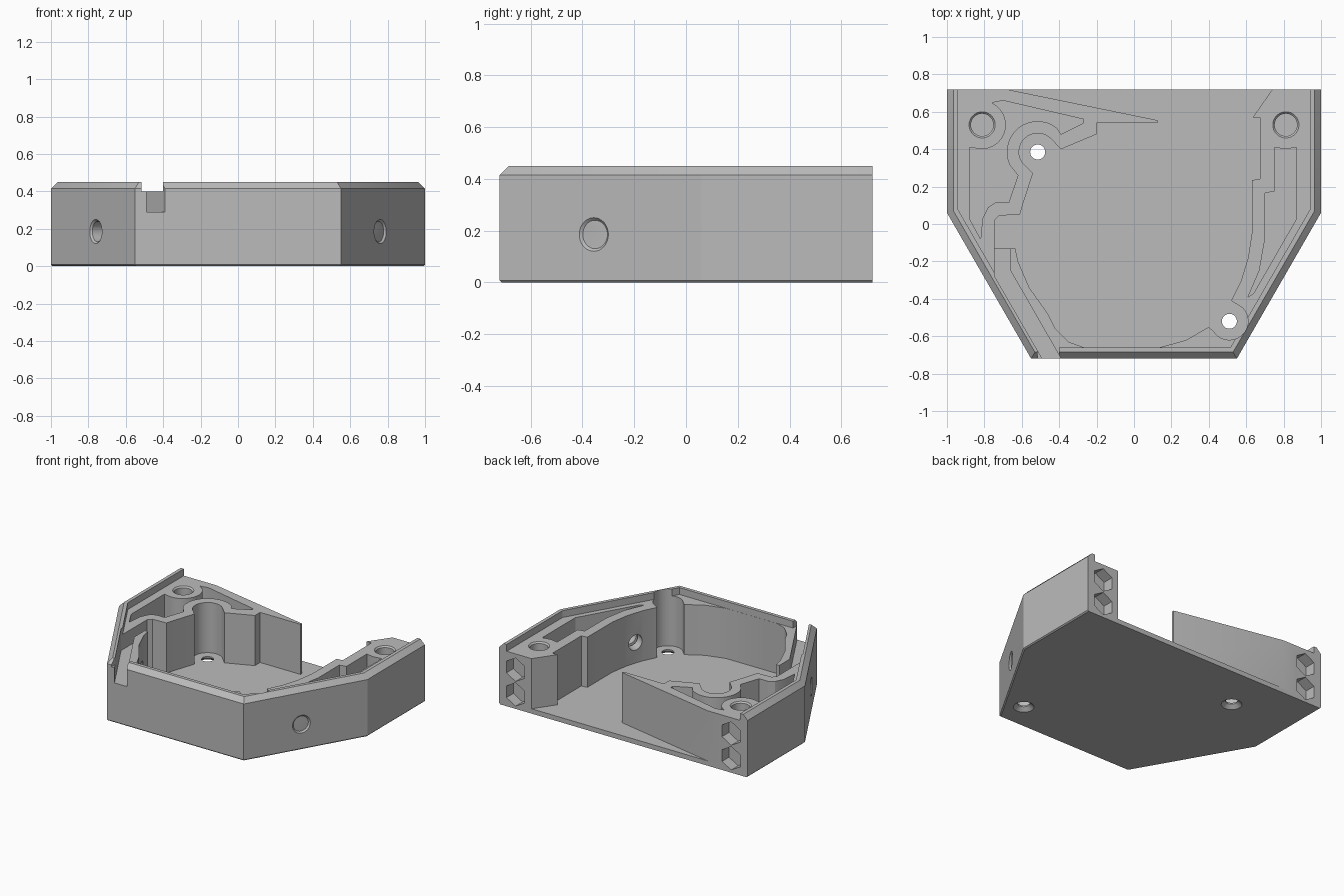
import bpy
import bmesh
from math import radians, cos, sin
from mathutils import Vector

cube = bpy.data.objects.get("Cube")
if cube:
    bpy.data.objects.remove(cube, do_unlink=True)

TOP, DECK, FLOOR, BACK = 0.45, 0.40, 0.035, 0.72

grey = bpy.data.materials.new("mid_grey")
grey.use_nodes = True
grey.diffuse_color = (0.5, 0.5, 0.5, 1)
grey.node_tree.nodes["Principled BSDF"].inputs["Base Color"].default_value = (0.5, 0.5, 0.5, 1)


def outline(d, back=BACK):
    """Half-hexagon plan, inset by d on every side but the back."""
    right = [(1 - d, back), (1 - d, 0.06 + 0.268 * d), (0.55 - 0.577 * d, d - 0.72)]
    return right + [(-x, y) for x, y in reversed(right)]


def arc(cx, cy, r, start, end, steps=14):
    angles = [radians(start + (end - start) * i / steps) for i in range(steps + 1)]
    return [(cx + r * cos(a), cy + r * sin(a)) for a in angles]


def loft(name, layers):
    """Solid through stacked plan profiles given as (points, z)."""
    bm = bmesh.new()
    rings = [[bm.verts.new((x, y, z)) for x, y in pts] for pts, z in layers]
    bm.faces.new(rings[0])
    bm.faces.new(rings[-1])
    n = len(rings[0])
    for a, b in zip(rings, rings[1:]):
        for i in range(n):
            j = (i + 1) % n
            bm.faces.new((a[i], a[j], b[j], b[i]))
    bmesh.ops.recalc_face_normals(bm, faces=bm.faces)
    mesh = bpy.data.meshes.new(name)
    bm.to_mesh(mesh)
    bm.free()
    obj = bpy.data.objects.new(name, mesh)
    bpy.context.collection.objects.link(obj)
    return obj


def cut(tool):
    """Subtract a tool from the housing and discard it."""
    tool.hide_render = True
    mod = housing.modifiers.new("cut", "BOOLEAN")
    mod.operation, mod.solver, mod.object = "DIFFERENCE", "EXACT", tool
    bpy.context.view_layer.objects.active = housing
    bpy.ops.object.modifier_apply(modifier=mod.name)
    bpy.data.objects.remove(tool, do_unlink=True)


def cut_plan(points, z0, z1=0.6):
    cut(loft("cutter", [(points, z0), (points, z1)]))


def cut_round(start, end, r1, r2, sides=32):
    """Subtract a cone or cylinder running between two points."""
    start, end = Vector(start), Vector(end)
    axis = end - start
    bpy.ops.mesh.primitive_cone_add(
        vertices=sides, radius1=r1, radius2=r2, depth=axis.length,
        location=(start + end) / 2,
        rotation=axis.to_track_quat("Z", "Y").to_euler())
    cut(bpy.context.object)


# Outer body with chamfered top and bottom edges
housing = loft("housing", [(outline(0.008), 0), (outline(0), 0.008),
                           (outline(0), 0.415), (outline(0.035), TOP)])

# Recessed deck inside the raised rim
cut_plan(outline(0.06, 0.85), DECK)

# Main cavity, open at the back
cavity = [(-0.68, 0.72), (0.125, 0.555), (0.125, 0.54), (-0.2, 0.54), (-0.2, 0.48), (-0.39, 0.40)]
cavity += arc(-0.515, 0.385, 0.1, 48, 215)
cavity += [(-0.54, 0.27), (-0.59, 0.12), (-0.61, 0.05), (-0.72, 0.045), (-0.745, 0.02),
           (-0.745, -0.13), (-0.635, -0.13), (-0.62, -0.2), (-0.56, -0.34), (-0.46, -0.48),
           (-0.42, -0.56), (-0.35, -0.63), (-0.27, -0.659), (0.14, -0.659), (0.28, -0.62), (0.4, -0.55)]
cavity += arc(0.51, -0.52, 0.1, 215, 405)
cavity += [(0.52, -0.41), (0.57, -0.31), (0.61, -0.18), (0.63, -0.05), (0.63, 0.235),
           (0.675, 0.24), (0.675, 0.57), (0.635, 0.57), (0.74, 0.72), (0.74, 0.85), (-0.68, 0.85)]
cut_plan(cavity, FLOOR)

# Left pocket wrapping around the post and screw recess
left_pocket = [(-0.88, 0.41), (-0.88, 0.03), (-0.82, -0.08), (-0.81, 0.03), (-0.78, 0.09),
               (-0.74, 0.115), (-0.67, 0.115), (-0.62, 0.26)]
left_pocket += arc(-0.515, 0.385, 0.165, 205, 52)
left_pocket += [(-0.39, 0.48), (-0.27, 0.54), (-0.27, 0.56), (-0.70, 0.66)]
left_pocket += arc(-0.815, 0.53, 0.13, 65, -110)
cut_plan(left_pocket, FLOOR)

# Right pocket
cut_plan([(0.87, 0.41), (0.81, 0.4), (0.75, 0.41), (0.75, 0.175), (0.7, 0.165), (0.7, -0.08),
          (0.67, -0.25), (0.61, -0.39), (0.64, -0.37), (0.87, 0.03)], FLOOR)

# Cable channel leaving through the front, with a gap in the rim
cut_plan([(-0.745, -0.1), (-0.745, -0.28), (-0.444, -0.8), (-0.344, -0.8),
          (-0.66, -0.25), (-0.66, -0.1)], 0.29)
cut_plan([(-0.515, -0.8), (-0.4, -0.8), (-0.4, -0.64), (-0.515, -0.64)], DECK)

# Countersunk screw holes in the floor
for x, y in ((-0.515, 0.385), (0.51, -0.52)):
    cut_round((x, y, -0.1), (x, y, 0.1), 0.04, 0.04)
    cut_round((x, y, -0.01), (x, y, 0.025), 0.08, 0.04)

for side in (-1, 1):
    # Post holes
    post = Vector((side * 0.812, 0.53, 0))
    cut_round(post + Vector((0, 0, 0.2)), post + Vector((0, 0, 0.5)), 0.06, 0.06)
    cut_round(post + Vector((0, 0, DECK - 0.01)), post + Vector((0, 0, DECK + 0.01)), 0.06, 0.08)
    # Holes through the slanted walls
    normal = Vector((side * 0.866, -0.5, 0))
    mouth = Vector((side * 0.76, -0.356, 0.185))
    cut_round(mouth + normal * 0.1, mouth - normal * 0.25, 0.055, 0.055)
    cut_round(mouth + normal * 0.01, mouth - normal * 0.01, 0.075, 0.055)
    # Hexagonal sockets in the back faces
    for z in (0.105, 0.285):
        cut_round((side * 0.868, 0.8, z), (side * 0.868, 0.64, z), 0.085, 0.085, 6)

# Finish
housing.data.materials.clear()
housing.data.materials.append(grey)
for face in housing.data.polygons:
    face.material_index = 0
bpy.ops.object.select_all(action="DESELECT")
housing.select_set(True)
bpy.context.view_layer.objects.active = housing
bpy.ops.object.shade_smooth_by_angle(angle=radians(25))
